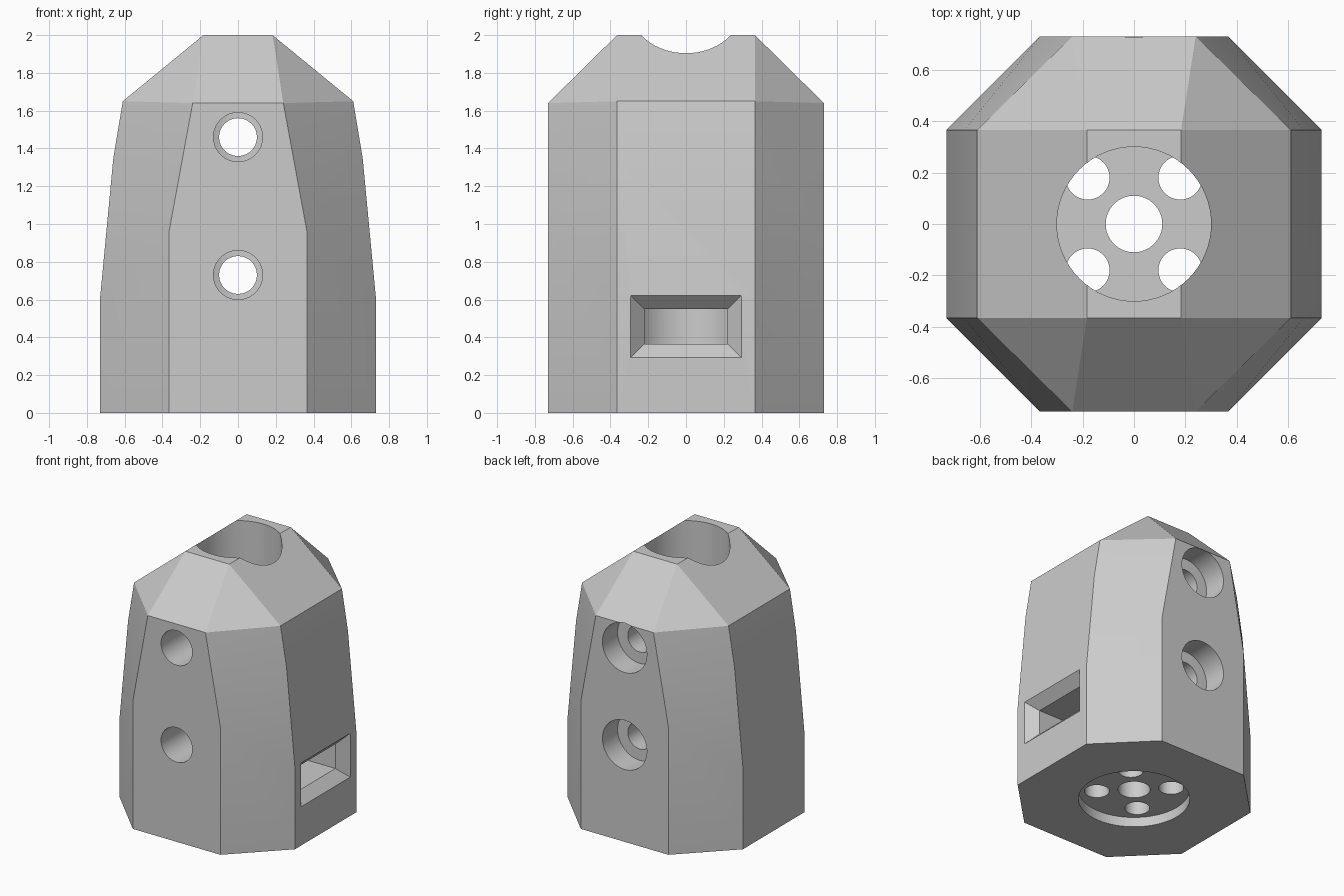
import bpy, bmesh, math
from mathutils import Matrix, Vector

cube = bpy.data.objects.get("Cube")
if cube:
    bpy.data.objects.remove(cube, do_unlink=True)

grey = bpy.data.materials.new("plain grey")
grey.use_nodes = True
grey.diffuse_color = (0.6, 0.6, 0.6, 1)
grey.node_tree.nodes["Principled BSDF"].inputs["Base Color"].default_value = (0.6, 0.6, 0.6, 1)


def finish(bm, name):
    bmesh.ops.recalc_face_normals(bm, faces=bm.faces)
    mesh = bpy.data.meshes.new(name)
    bm.to_mesh(mesh)
    bm.free()
    mesh.materials.append(grey)
    obj = bpy.data.objects.new(name, mesh)
    bpy.context.collection.objects.link(obj)
    return obj


def hull(name, points):
    bm = bmesh.new()
    for p in points:
        bm.verts.new(p)
    bmesh.ops.convex_hull(bm, input=bm.verts)
    bmesh.ops.dissolve_limit(bm, angle_limit=math.radians(1.0), verts=bm.verts, edges=bm.edges)
    return finish(bm, name)


def rod(name, start, end, radius):
    start, end = Vector(start), Vector(end)
    axis = end - start
    turn = axis.to_track_quat("Z", "Y").to_matrix().to_4x4()
    bm = bmesh.new()
    bmesh.ops.create_cone(bm, cap_ends=True, segments=64, radius1=radius, radius2=radius,
                          depth=axis.length, matrix=Matrix.Translation((start + end) / 2) @ turn)
    return finish(bm, name)


# Faceted body: one quarter of the corners, mirrored both ways
corners = [(0.365, 0.73, 0), (0.365, 0.73, 0.96), (0.24, 0.73, 1.64),
           (0.73, 0.365, 0), (0.73, 0.365, 0.61), (0.66, 0.365, 1.35),
           (0.61, 0.365, 1.65), (0.183, 0.365, 2)]
body = hull("housing_body", [(x * sx, y * sy, z) for x, y, z in corners
                             for sx in (-1, 1) for sy in (-1, 1)])

FLOOR = 0.29
cutters = [
    rod("bore_cutter", (0, 0, FLOOR), (0, 0, 2.2), 0.30),
    rod("base_recess_cutter", (0, 0, -0.1), (0, 0, 0.073), 0.38),
    rod("shaft_hole_cutter", (0, 0, -0.1), (0, 0, FLOOR + 0.1), 0.11),
]

# Four mounting holes through the floor, kept inside the bore above it
for sx in (-1, 1):
    for sy in (-1, 1):
        cutters.append(rod("mount_hole_cutter", (0.18 * sx, 0.18 * sy, -0.1),
                           (0.18 * sx, 0.18 * sy, FLOOR + 0.001), 0.085))

# Cross bolt holes with a counterbore at the back
for z in (0.73, 1.46):
    cutters.append(rod("front_bolt_cutter", (0, -0.9, z), (0, 0, z), 0.13))
    cutters.append(rod("back_bolt_cutter", (0, 0, z), (0, 0.9, z), 0.10))
    cutters.append(rod("counterbore_cutter", (0, 0.55, z), (0, 0.9, z), 0.185))


# Side slot with a chamfered mouth
def slot_ring(x, grow):
    return [(x, sy * (0.22 + grow), 0.457 + sz * (0.092 + grow))
            for sy in (-1, 1) for sz in (-1, 1)]


cutters.append(hull("slot_cutter", slot_ring(0, 0) + slot_ring(0.7, 0)))
cutters.append(hull("slot_mouth_cutter", slot_ring(0.657, 0) + slot_ring(0.83, 0.173)))

# Carve the body and discard the cutters
bpy.context.view_layer.objects.active = body
for cutter in cutters:
    cutter.hide_render = True
    mod = body.modifiers.new(cutter.name, "BOOLEAN")
    mod.operation = "DIFFERENCE"
    mod.solver = "EXACT"
    mod.object = cutter
    bpy.ops.object.modifier_apply(modifier=mod.name)
for cutter in cutters:
    bpy.data.objects.remove(cutter, do_unlink=True)

# Smooth round bores, crisp facets
for o in bpy.context.selected_objects:
    o.select_set(False)
body.select_set(True)
bpy.ops.object.shade_smooth_by_angle(angle=math.radians(6))
